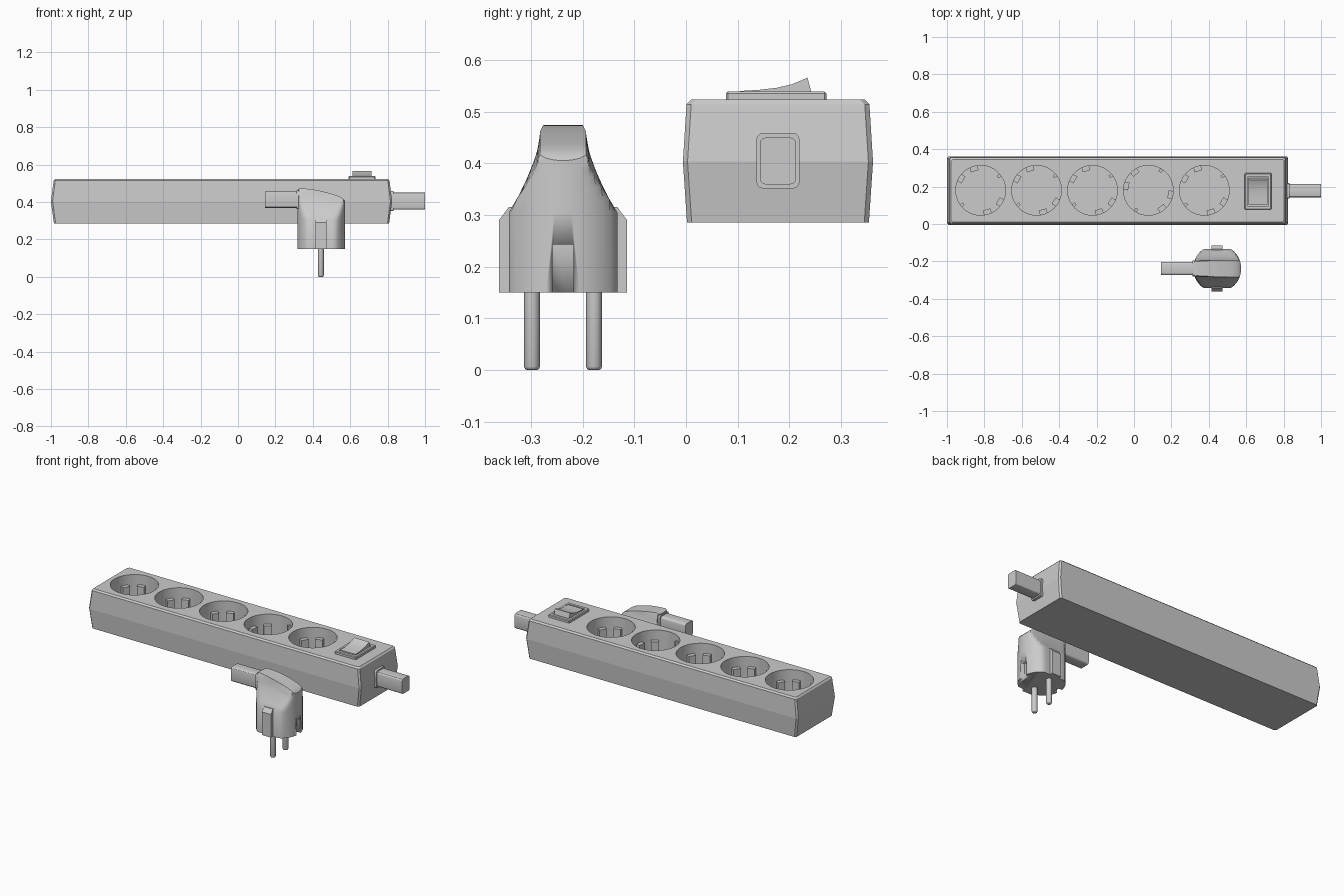
import bpy, bmesh, math
from mathutils import Matrix, Vector

if "Cube" in bpy.data.objects:
    bpy.data.objects.remove(bpy.data.objects["Cube"])


def finish(name, bm, angle=30):
    bmesh.ops.recalc_face_normals(bm, faces=bm.faces)
    me = bpy.data.meshes.new(name)
    bm.to_mesh(me)
    bm.free()
    ob = bpy.data.objects.new(name, me)
    bpy.context.collection.objects.link(ob)
    bpy.ops.object.select_all(action='DESELECT')
    bpy.context.view_layer.objects.active = ob
    ob.select_set(True)
    bpy.ops.object.shade_smooth_by_angle(angle=math.radians(angle))
    return ob


def loft(bm, rings, cap_end=True):
    vs = [[bm.verts.new(p) for p in r] for r in rings]
    n = len(vs[0])
    for a, b in zip(vs, vs[1:]):
        for i in range(n):
            bm.faces.new((a[i], a[(i + 1) % n], b[(i + 1) % n], b[i]))
    bm.faces.new(vs[0][::-1])
    if cap_end:
        bm.faces.new(vs[-1])
    return vs


def box(name, lo, hi, bevel=0, segs=2, along=None):
    bm = bmesh.new()
    lo, hi = Vector(lo), Vector(hi)
    m = Matrix.Translation((lo + hi) / 2) @ Matrix.Diagonal((*(hi - lo), 1))
    bmesh.ops.create_cube(bm, size=1, matrix=m)
    if bevel:
        # optionally bevel only the edges running along one axis
        es = [e for e in bm.edges if along is None or
              abs((e.verts[0].co - e.verts[1].co)[along]) > 1e-5]
        bmesh.ops.bevel(bm, geom=es, offset=bevel, segments=segs, profile=0.5, affect='EDGES')
    return finish(name, bm)


def cut(ob, cutter):
    m = ob.modifiers.new("cut", 'BOOLEAN')
    m.operation, m.object, m.solver = 'DIFFERENCE', cutter, 'EXACT'
    bpy.context.view_layer.objects.active = ob
    bpy.ops.object.modifier_apply(modifier=m.name)
    bpy.data.objects.remove(cutter)


# strip housing: chamfered rectangles lofted upward, bulging at mid height
def chamfered(z, hx, hy, c=0.009):
    pts = []
    for sx, sy in ((1, 1), (-1, 1), (-1, -1), (1, -1)):
        a, b = (sx * hx, sy * (hy - c)), (sx * (hx - c), sy * hy)
        pts += [a, b] if sx * sy > 0 else [b, a]
    return [(-0.088 + x, 0.178 + y, z) for x, y in pts]


bm = bmesh.new()
loft(bm, [chamfered(0.285, 0.896, 0.176), chamfered(0.403, 0.912, 0.184),
          chamfered(0.514, 0.898, 0.177), chamfered(0.523, 0.890, 0.168)])
housing = finish("strip_housing", bm, 4)

# socket wells
TOP, DEPTH, R = 0.523, 0.15, 0.133
sockets = [(-0.82 + 0.299 * i, math.radians(t)) for i, t in enumerate((38, 38, 38, 58, 38))]
bm = bmesh.new()
for x, _ in sockets:
    bmesh.ops.create_cone(bm, cap_ends=True, segments=48, radius1=R, radius2=R, depth=2 * DEPTH,
                          matrix=Matrix.Translation((x, 0.18, TOP)))
cut(housing, finish("socket_cutter", bm))
bpy.ops.object.select_all(action='DESELECT')
housing.select_set(True)
bpy.ops.object.shade_smooth_by_angle(angle=math.radians(10))

# guide ribs and earth clips inside each well
ribs, clips = bmesh.new(), bmesh.new()


def wall_block(bm, x, ang, depth, width, z0, z1):
    m = (Matrix.Translation((x, 0.18, (z0 + z1) / 2)) @ Matrix.Rotation(ang, 4, 'Z')
         @ Matrix.Translation((R - depth / 2, 0, 0)) @ Matrix.Diagonal((depth, width, z1 - z0, 1)))
    bmesh.ops.create_cube(bm, size=1, matrix=m)


for x, t in sockets:
    for half in (0, math.pi):
        wall_block(clips, x, t + half, 0.018, 0.016, TOP - DEPTH, TOP - 0.03)
        for off in (-21, 21):
            wall_block(ribs, x, t + half + math.pi / 2 + math.radians(off),
                       0.026, 0.042, TOP - DEPTH, TOP - 0.06)
finish("socket_guide_ribs", ribs)
finish("socket_earth_clips", clips)

# switch: recessed frame and curved rocker
frame = box("switch_frame", (0.592, 0.077, 0.515), (0.735, 0.272, 0.539), 0.004, 1)
cut(frame, box("frame_cutter", (0.608, 0.097, 0.527), (0.719, 0.252, 0.56)))
rocker = [(0.103, 0.525), (0.105, 0.540), (0.14, 0.542), (0.175, 0.546), (0.205, 0.553),
          (0.222, 0.560), (0.235, 0.566), (0.246, 0.525)]
bm = bmesh.new()
loft(bm, [[(x, y, z) for y, z in rocker] for x in (0.613, 0.714)])
finish("switch_rocker", bm)

# strip cable stub and collar
box("cable_collar", (0.80, 0.136, 0.351), (0.832, 0.220, 0.459), 0.014, 3, 0)
box("strip_cable", (0.81, 0.143, 0.359), (1.0, 0.213, 0.450), 0.012, 3, 0)

# plug body: clipped cylinder narrowing to a sloping ridge
CX, CY, PR, N = 0.445, -0.238, 0.128, 48


def interp(t, pts):
    for (a, va), (b, vb) in zip(pts, pts[1:]):
        if t <= b:
            return va + (vb - va) * max(0, t - a) / (b - a)
    return pts[-1][1]


WIDTH = [(0.305, 0.105), (0.335, 0.087), (0.363, 0.073), (0.41, 0.054),
         (0.43, 0.048), (0.463, 0.044), (0.474, 0.038)]
CREST = [(-0.128, 0.467), (-0.11, 0.474), (-0.05, 0.468), (0.0, 0.459), (0.05, 0.446),
         (0.09, 0.433), (0.115, 0.420), (0.128, 0.405)]


def plug_ring(level, t=None):
    ring = []
    for i in range(N):
        a = 2 * math.pi * i / N
        x, y = PR * math.cos(a), PR * math.sin(a)
        z = level if t is None else 0.305 + (interp(x, CREST) - 0.305) * t
        h = interp(z, WIDTH)
        if t is not None:
            # keep the ridge width following the side profile along its length
            h = min(h, interp(0.305 + 0.165 * t, WIDTH) + 0.004)
        ring.append((CX + x, CY + max(-h, min(h, y)), z))
    return ring


bm = bmesh.new()
vs = loft(bm, [plug_ring(0.15), plug_ring(0.305)]
          + [plug_ring(0, t) for t in (0.2, 0.4, 0.6, 0.76, 0.93, 1.0)], cap_end=False)
top = vs[-1]
for i in range(N // 2):
    quad = [top[i], top[i + 1], top[(N - i - 1) % N], top[(N - i) % N]]
    bm.faces.new(list(dict.fromkeys(quad)))
plug = finish("plug_body", bm, 35)
for s in (-1, 1):
    xa, xb = sorted((CX + s * 0.103, CX + s * 0.16))
    cut(plug, box("notch_cutter", (xa, CY - 0.02, 0.1), (xb, CY + 0.02, 0.243)))

# earth contact shoulders and contact pins, mirrored across the plug
for s, side in ((-1, "front"), (1, "back")):
    prof = [(0.09, 0.15), (0.124, 0.15), (0.124, 0.290), (0.105, 0.315), (0.09, 0.315)]
    bm = bmesh.new()
    loft(bm, [[(x, CY + s * y, z) for y, z in prof] for x in (0.414, 0.474)])
    finish(f"plug_shoulder_{side}", bm)
    bm = bmesh.new()
    loft(bm, [[(CX - 0.002 + r * math.cos(k * math.pi / 10),
                CY + s * 0.060 + r * math.sin(k * math.pi / 10), z) for k in range(20)]
              for z, r in ((0, 0.010), (0.002, 0.0135), (0.007, 0.0155), (0.16, 0.0155))])
    finish(f"plug_pin_{side}", bm, 40)

# plug cable stub and collar
box("plug_cable_collar", (0.312, CY - 0.042, 0.362), (0.40, CY + 0.042, 0.462), 0.012, 3, 0)
box("plug_cable", (0.145, CY - 0.035, 0.367), (0.34, CY + 0.035, 0.455), 0.012, 3, 0)
